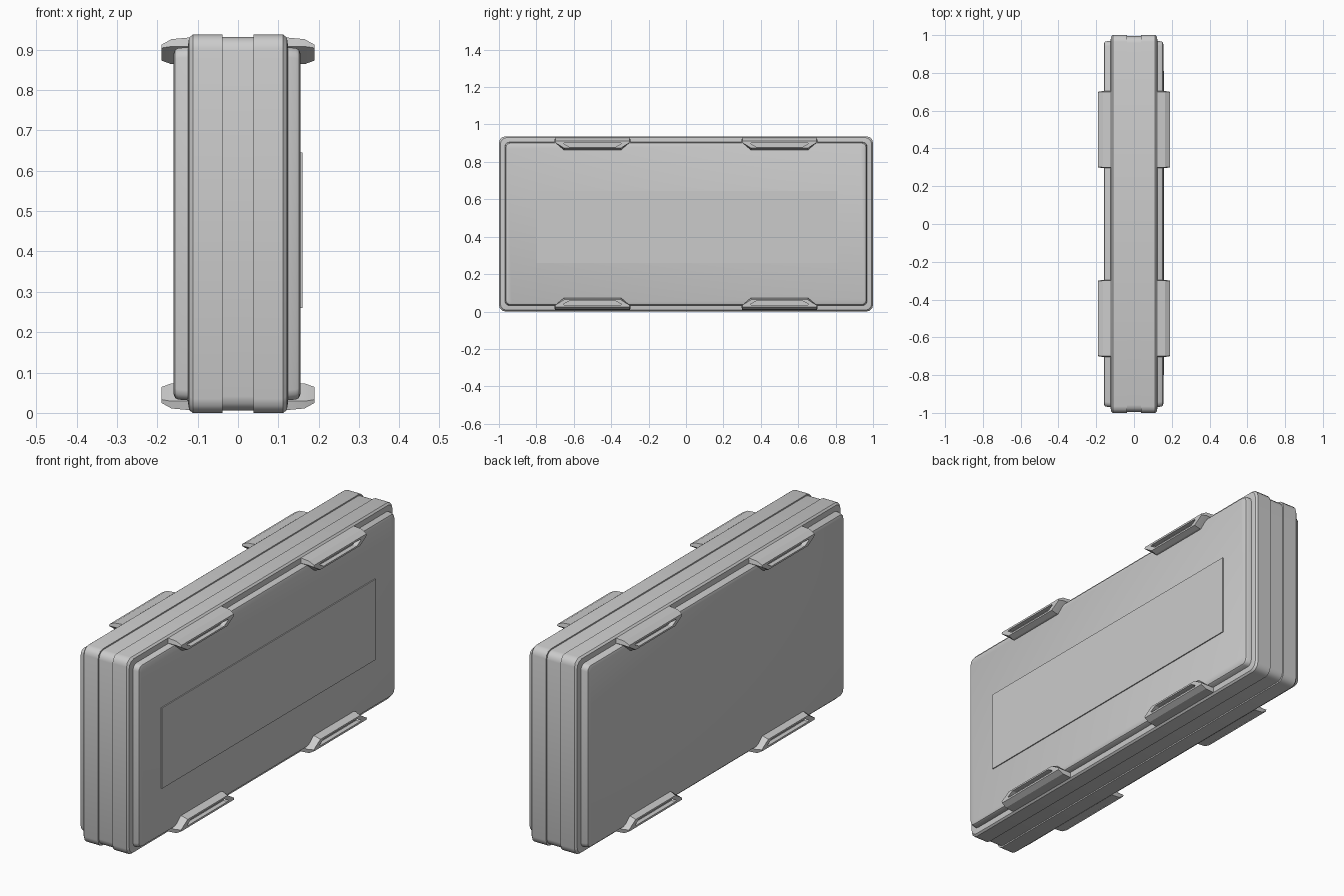
import bpy, bmesh
from math import sin, cos, pi

if "Cube" in bpy.data.objects:
    bpy.data.objects.remove(bpy.data.objects["Cube"])

H = 0.937          # overall height
MID = H / 2


def loft(name, rings, angle=0.6):
    """Skin a list of equal-length point rings and cap both ends."""
    bm = bmesh.new()
    vs = [[bm.verts.new(p) for p in r] for r in rings]
    n = len(rings[0])
    for a, b in zip(vs, vs[1:]):
        for i in range(n):
            j = (i + 1) % n
            bm.faces.new((a[i], a[j], b[j], b[i]))
    bm.faces.new(vs[0])
    bm.faces.new(vs[-1])
    bmesh.ops.recalc_face_normals(bm, faces=bm.faces)
    me = bpy.data.meshes.new(name)
    bm.to_mesh(me)
    bm.free()
    ob = bpy.data.objects.new(name, me)
    bpy.context.collection.objects.link(ob)
    bpy.ops.object.select_all(action='DESELECT')
    ob.select_set(True)
    bpy.context.view_layer.objects.active = ob
    bpy.ops.object.shade_smooth_by_angle(angle=angle)
    return ob


def outline(x, inset, r=0.035, seg=3):
    """Rounded rectangle in the y-z plane, shrunk by inset."""
    hy, hz = 1 - inset, MID - inset
    pts = []
    for k, (sy, sz) in enumerate(((1, 1), (-1, 1), (-1, -1), (1, -1))):
        for s in range(seg + 1):
            a = (k + s / seg) * pi / 2
            pts.append((x, sy * (hy - r) + r * cos(a),
                        MID + sz * (hz - r) + r * sin(a)))
    return pts


# recessed centre strip between the two shells
loft("centre_strip", [outline(-0.045, 0.006), outline(0.045, 0.006)])

for sx, side, face in ((-1, "left", 0.16), (1, "right", 0.155)):
    # shell band with a small chamfer on its outer rim
    loft(f"{side}_band", [outline(sx * 0.038, 0), outline(sx * 0.112, 0),
                          outline(sx * 0.121, 0.007), outline(sx * 0.124, 0.026)])
    # raised face panel with a softened edge
    loft(f"{side}_panel", [outline(sx * 0.11, 0.030, 0.025),
                           outline(sx * (face - 0.012), 0.033, 0.025),
                           outline(sx * (face - 0.004), 0.037, 0.024),
                           outline(sx * face, 0.047, 0.02)])

    # grip brackets: (x, end y, end z, top y, top z, bottom y, bottom z)
    sections = ((0.11, 0.204, 0.908, 0.200, 0.931, 0.153, 0.864),
                (0.165, 0.204, 0.908, 0.200, 0.926, 0.153, 0.864),
                (0.19, 0.200, 0.904, 0.197, 0.912, 0.150, 0.873),
                (0.19, 0.155, 0.898, 0.150, 0.903, 0.125, 0.881),
                (0.168, 0.155, 0.898, 0.150, 0.903, 0.125, 0.881))
    for cy, where in ((-0.5, "front"), (0.5, "back")):
        for sz, level in ((1, "upper"), (-1, "lower")):
            rings = []
            for x, ye, ze, yt, zt, yb, zb in sections:
                half = ((-yt, zt), (yt, zt), (ye, ze), (yb, zb), (-yb, zb), (-ye, ze))
                rings.append([(sx * x, cy + y, MID + sz * (z - MID)) for y, z in half])
            loft(f"{side}_{where}_{level}_bracket", rings, 0.3)

# thin label plate on the right face
loft("face_plate", [[(x, -0.8, 0.26), (x, 0.81, 0.26), (x, 0.81, 0.645), (x, -0.8, 0.645)]
                    for x in (0.15, 0.16)])
